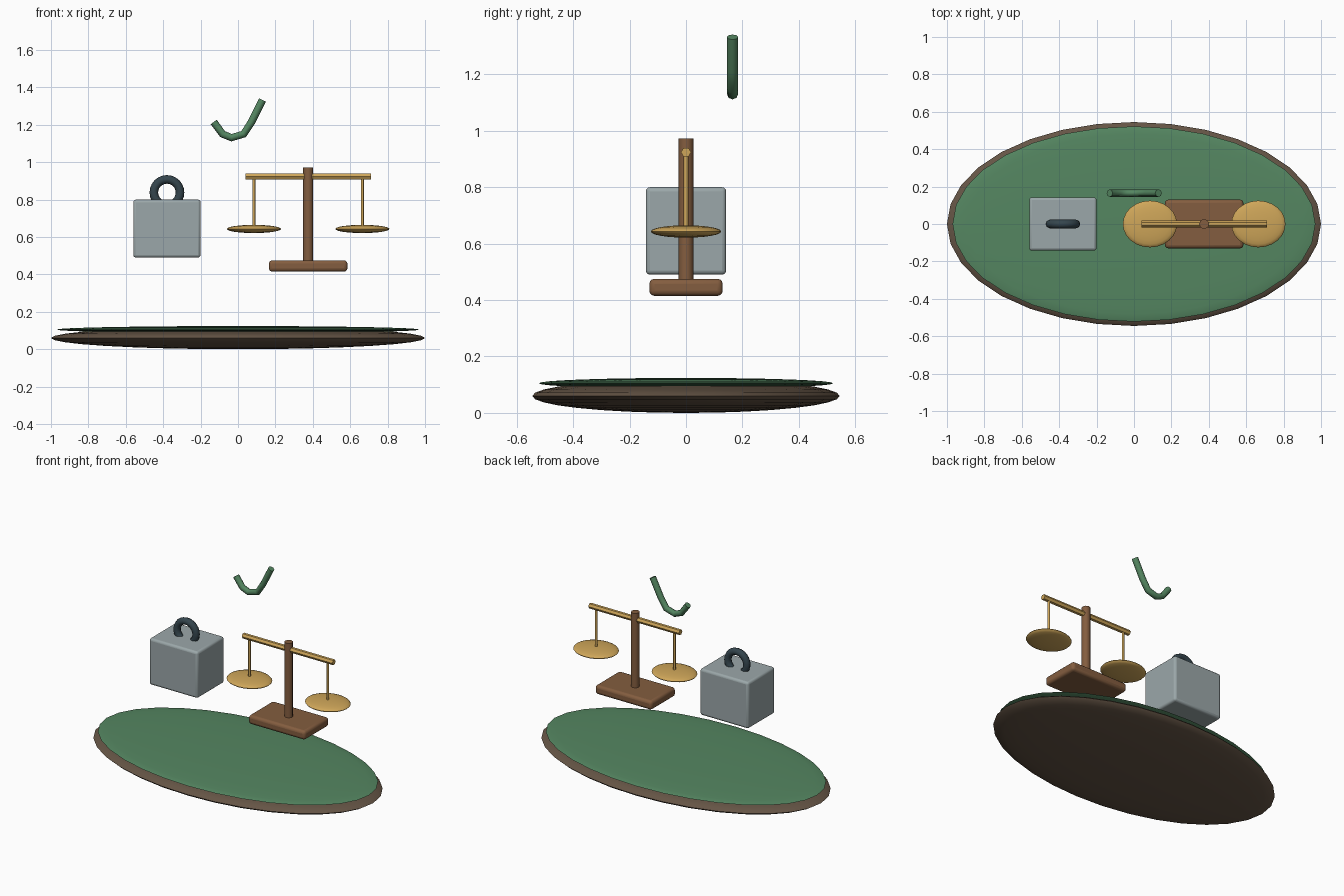
import bpy
import math

if "Cube" in bpy.data.objects:
    bpy.data.objects.remove(bpy.data.objects["Cube"])


def material(name, rgb):
    m = bpy.data.materials.new(name)
    m.diffuse_color = (*rgb, 1)
    m.use_nodes = True
    m.node_tree.nodes["Principled BSDF"].inputs["Base Color"].default_value = m.diffuse_color
    return m


GREEN = material("green", (0.09, 0.24, 0.12))
EARTH = material("dark_brown", (0.13, 0.09, 0.06))
WOOD = material("wood", (0.23, 0.11, 0.05))
BRASS = material("brass", (0.62, 0.38, 0.10))
STEEL = material("steel", (0.33, 0.39, 0.40))
IRON = material("iron", (0.035, 0.06, 0.075))


def finish(name, mat, angle=40):
    ob = bpy.context.object
    ob.name = name
    ob.data.materials.append(mat)
    bpy.ops.object.transform_apply(location=False, rotation=True, scale=True)
    bpy.ops.object.shade_smooth_by_angle(angle=math.radians(angle))
    return ob


def ellipsoid(name, loc, radii, mat, segments=32, rings=16):
    bpy.ops.mesh.primitive_uv_sphere_add(segments=segments, ring_count=rings, radius=1, location=loc)
    bpy.context.object.scale = radii
    return finish(name, mat, 60)


def box(name, loc, size, bevel, mat):
    bpy.ops.mesh.primitive_cube_add(size=1, location=loc)
    bpy.context.object.scale = size
    ob = finish(name, mat)
    mod = ob.modifiers.new("rounded_edges", 'BEVEL')
    mod.width = bevel
    mod.segments = 3
    return ob


def rod(name, loc, radius, length, mat, sides=8, rot=(0, 0, 0)):
    bpy.ops.mesh.primitive_cylinder_add(vertices=sides, radius=radius, depth=length,
                                        location=loc, rotation=rot)
    return finish(name, mat, 50)


# Oval base with green top
ellipsoid("base_rim", (0, 0, 0.06), (1.0, 0.545, 0.06), EARTH)
ellipsoid("base_top", (0, 0, 0.105), (0.97, 0.522, 0.019), GREEN)

# Weight block and ring handle
box("weight_block", (-0.38, 0, 0.645), (0.36, 0.285, 0.31), 0.015, STEEL)
bpy.ops.mesh.primitive_torus_add(major_radius=0.07, minor_radius=0.023, major_segments=24,
                                 minor_segments=8, location=(-0.38, 0, 0.838),
                                 rotation=(math.pi / 2, 0, 0))
finish("weight_handle", IRON, 60)

# Balance scale
SX = 0.375
box("scale_foot", (SX, 0, 0.445), (0.42, 0.26, 0.06), 0.018, WOOD)
rod("scale_post", (SX, 0, 0.72), 0.027, 0.505, WOOD)
rod("scale_beam", (SX, 0, 0.924), 0.018, 0.67, BRASS, 6, (0, math.pi / 2, 0))
for side, s in (("left", -1), ("right", 1)):
    x = SX + s * 0.29
    rod(side + "_hanger", (x, 0, 0.78), 0.008, 0.28, BRASS)
    ellipsoid(side + "_pan", (x, 0, 0.643), (0.145, 0.125, 0.022), BRASS, 24, 12)

# Floating tick mark
path = [(-0.13, 1.215), (-0.082, 1.15), (-0.035, 1.131), (0.03, 1.15), (0.072, 1.215), (0.131, 1.332)]
cu = bpy.data.curves.new("tick_mark", 'CURVE')
cu.dimensions = '3D'
cu.bevel_depth = 0.02
cu.bevel_resolution = 2
cu.use_fill_caps = True
sp = cu.splines.new('POLY')
sp.points.add(len(path) - 1)
for p, (x, z) in zip(sp.points, path):
    p.co = (x, 0.165, z, 1)
tick = bpy.data.objects.new("tick_mark", cu)
bpy.context.collection.objects.link(tick)
bpy.ops.object.select_all(action='DESELECT')
tick.select_set(True)
bpy.context.view_layer.objects.active = tick
bpy.ops.object.convert(target='MESH')
finish("tick_mark", GREEN, 50)
